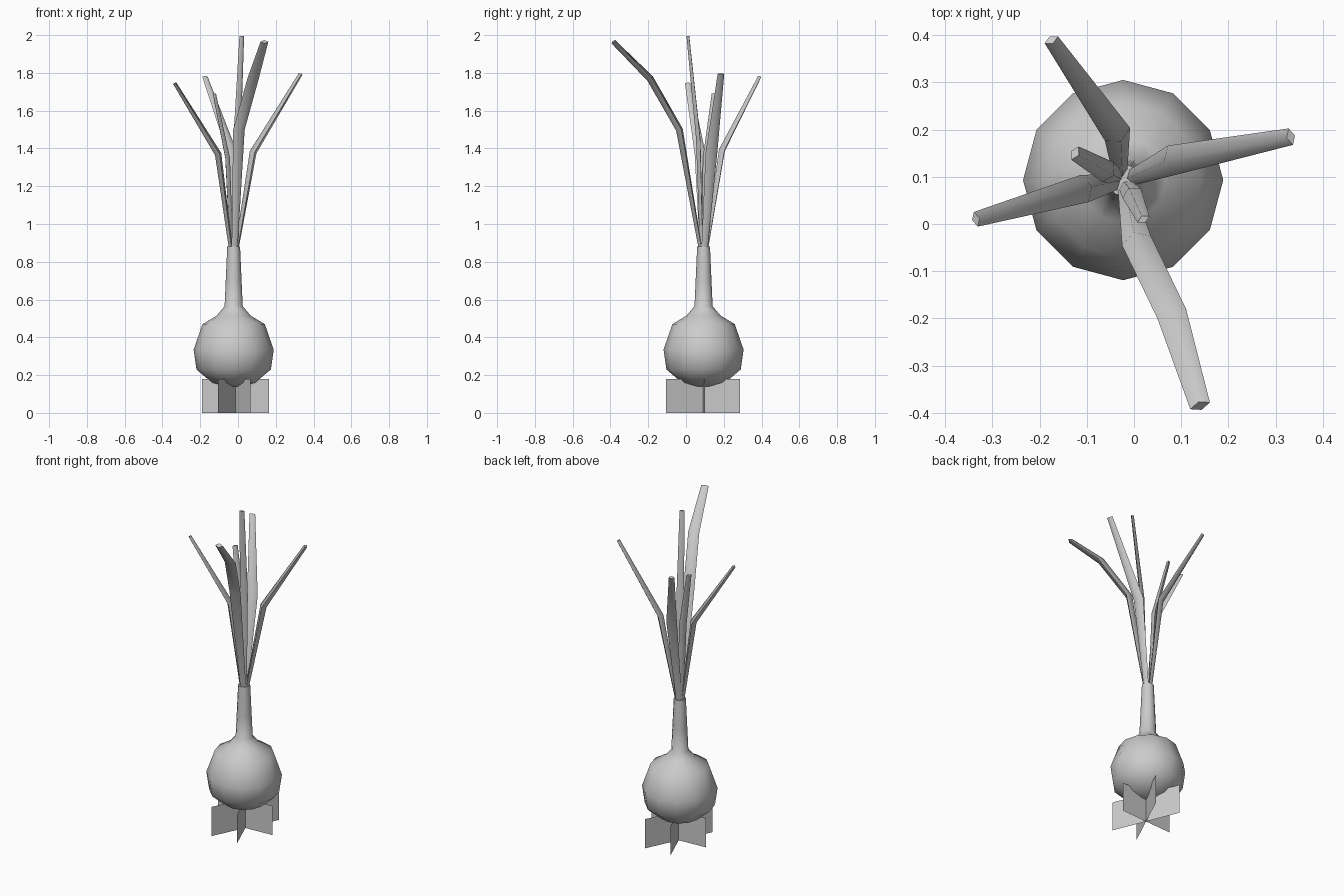
import bpy, bmesh, math
from mathutils import Vector

cube = bpy.data.objects.get("Cube")
if cube:
    bpy.data.objects.remove(cube)

mat = bpy.data.materials.new("plain grey")
mat.use_nodes = True
GREY = (0.6, 0.6, 0.6, 1)
mat.diffuse_color = GREY
mat.node_tree.nodes["Principled BSDF"].inputs["Base Color"].default_value = GREY

CX, CY = -0.023, 0.093  # axis of the plant


def finish(bm, name, smooth=None):
    bmesh.ops.recalc_face_normals(bm, faces=bm.faces)
    mesh = bpy.data.meshes.new(name)
    bm.to_mesh(mesh)
    bm.free()
    mesh.materials.append(mat)
    obj = bpy.data.objects.new(name, mesh)
    bpy.context.collection.objects.link(obj)
    if smooth:
        bpy.ops.object.select_all(action='DESELECT')
        obj.select_set(True)
        bpy.context.view_layer.objects.active = obj
        bpy.ops.object.shade_smooth_by_angle(angle=math.radians(smooth))
    return obj


def skin(bm, rings):
    """Bridge consecutive rings of points and cap both ends."""
    loops = [[bm.verts.new(p) for p in ring] for ring in rings]
    n = len(loops[0])
    for a, b in zip(loops, loops[1:]):
        for i in range(n):
            j = (i + 1) % n
            bm.faces.new((a[i], a[j], b[j], b[i]))
    bm.faces.new(loops[0][::-1])
    bm.faces.new(loops[-1])


def circle(r, z, n):
    return [(CX + r * math.sin(math.tau * i / n), CY + r * math.cos(math.tau * i / n), z)
            for i in range(n)]


# Bulb flowing into the neck
profile = [(0.04, 0.14), (0.115, 0.16), (0.197, 0.23), (0.212, 0.335), (0.165, 0.47),
           (0.09, 0.515), (0.048, 0.565), (0.042, 0.7), (0.034, 0.88)]
bm = bmesh.new()
skin(bm, [circle(r, z, 12) for r, z in profile])
finish(bm, "bulb_and_neck", 60)

# Leaves: flattened blades that bend outwards, (x, y, z, half width)
leaves = {
    "leaf_left": [(0.08, 0.135, 1.38, 0.032), (0.332, 0.185, 1.795, 0.018)],
    "leaf_right": [(-0.105, 0.075, 1.37, 0.03), (-0.335, 0.01, 1.745, 0.016)],
    "leaf_front": [(0.005, -0.035, 1.5, 0.032), (0.08, -0.19, 1.77, 0.032),
                   (0.14, -0.385, 1.965, 0.022)],
    "leaf_back": [(-0.035, 0.19, 1.39, 0.03), (-0.175, 0.39, 1.78, 0.016)],
    "leaf_tall": [(-0.005, 0.065, 1.45, 0.022), (0.02, 0.01, 1.995, 0.014)],
    "leaf_short": [(-0.055, 0.11, 1.35, 0.024), (-0.125, 0.15, 1.69, 0.016)],
}
for name, path in leaves.items():
    tip = Vector(path[-1][:3])
    out = Vector((tip.x - CX, tip.y - CY, 0)).normalized()
    across = Vector((-out.y, out.x, 0))
    base = Vector((CX, CY, 0.84)) + out * 0.012
    points = [base] + [Vector(p[:3]) for p in path]
    widths = [0.016] + [p[3] for p in path]
    rings = []
    for i, (p, w) in enumerate(zip(points, widths)):
        along = (points[min(i + 1, len(points) - 1)] - points[max(i - 1, 0)]).normalized()
        depth = along.cross(across).normalized()
        rings.append([p + across * w, p + depth * w * 0.6,
                      p - across * w, p - depth * w * 0.6])
    bm = bmesh.new()
    skin(bm, rings)
    finish(bm, name, 80)

# Roots: three crossed upright sheets
for name, dx, dy in (("root_sheet_side", 0.178, 0.01),
                     ("root_sheet_right", -0.093, -0.196),
                     ("root_sheet_left", 0.08, -0.196)):
    bm = bmesh.new()
    bm.faces.new([bm.verts.new((CX + 0.01 + s * dx, CY - 0.003 + s * dy, z))
                  for s, z in ((-1, 0), (1, 0), (1, 0.18), (-1, 0.18))])
    finish(bm, name)
